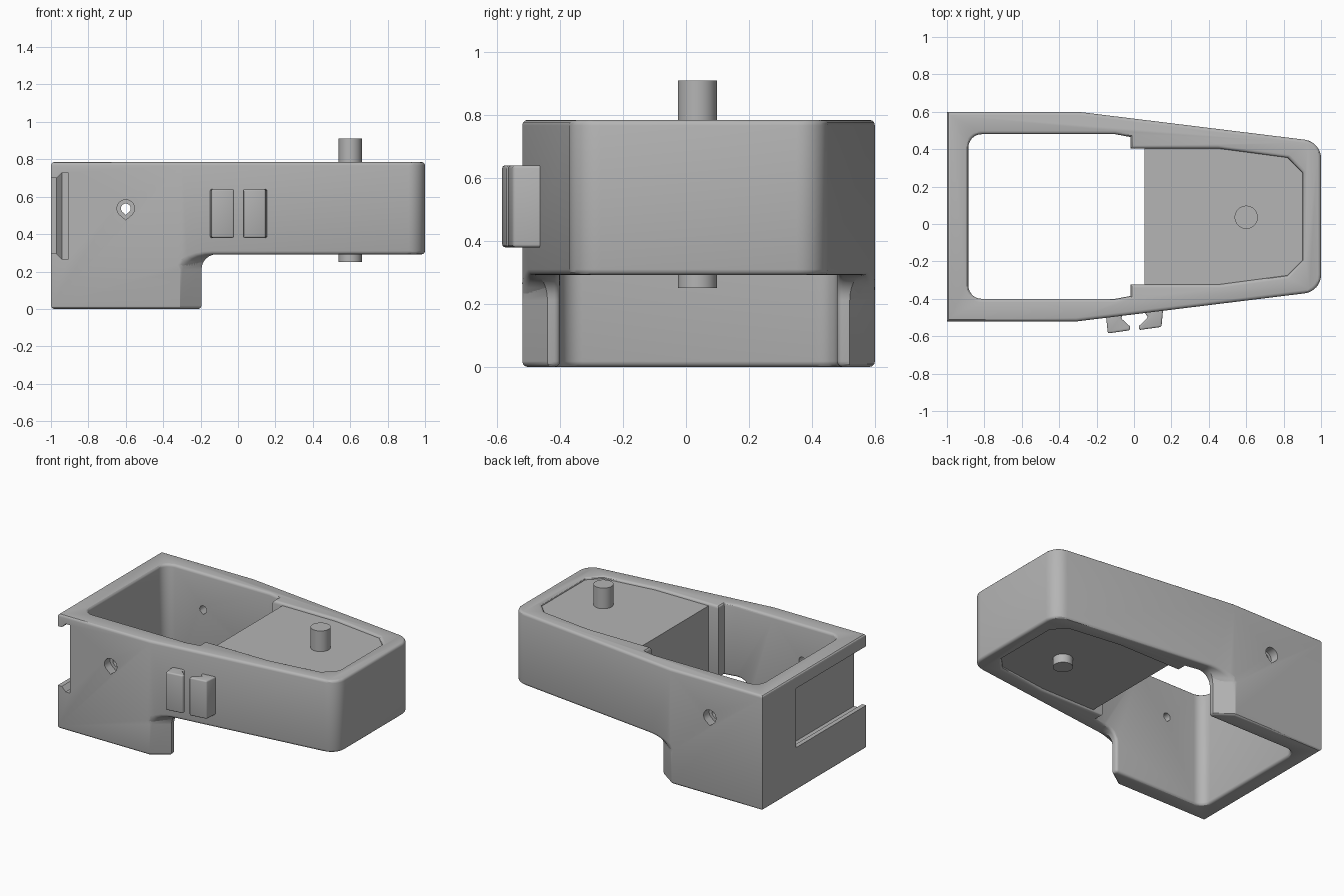
import bpy, bmesh, math
from mathutils import Vector

if "Cube" in bpy.data.objects:
    bpy.data.objects.remove(bpy.data.objects["Cube"])

CY = 0.04                      # symmetry line of the bracket
TOP, ARM = 0.785, 0.292        # top rim, underside of the arm
INNER, OUTER = 0.44, 0.56      # half widths of cavity and body

grey = bpy.data.materials.new("light_grey")
grey.diffuse_color = (0.46, 0.46, 0.46, 1)
grey.use_nodes = True
grey.node_tree.nodes["Principled BSDF"].inputs["Base Color"].default_value = grey.diffuse_color


def loft(name, rings):
    """Closed solid through rings with equal point counts."""
    bm = bmesh.new()
    loops = [[bm.verts.new(p) for p in r] for r in rings]
    n = len(loops[0])
    for a, b in zip(loops, loops[1:]):
        for i in range(n):
            bm.faces.new((a[i], a[(i + 1) % n], b[(i + 1) % n], b[i]))
    bm.faces.new(loops[0])
    bm.faces.new(loops[-1])
    bmesh.ops.recalc_face_normals(bm, faces=bm.faces)
    me = bpy.data.meshes.new(name)
    bm.to_mesh(me)
    bm.free()
    me.materials.append(grey)
    ob = bpy.data.objects.new(name, me)
    bpy.context.collection.objects.link(ob)
    return ob


def prism(name, plan, z0, z1):
    return loft(name, [[(x, y, z) for x, y in plan] for z in (z0, z1)])


def mirrored(half):
    """Full plan from half-plan points (x, distance from symmetry line)."""
    return [(x, CY + h) for x, h in half] + [(x, CY - h) for x, h in reversed(half)]


def rounded(a, b, c, r, n=8):
    """Arc replacing corner b of the path a-b-c."""
    a, b, c = Vector(a), Vector(b), Vector(c)
    u, v = (a - b).normalized(), (c - b).normalized()
    half = u.angle(v) / 2
    centre = b + (u + v).normalized() * r / math.sin(half)
    p, q = b + u * r / math.tan(half) - centre, b + v * r / math.tan(half) - centre
    ang = p.angle(q)
    return [tuple(centre + (p * math.sin(ang * (1 - i / n)) + q * math.sin(ang * i / n))
                  / math.sin(ang)) for i in range(n + 1)]


def apply(ob, kind, **settings):
    mod = ob.modifiers.new(kind, kind)
    for k, v in settings.items():
        setattr(mod, k, v)
    bpy.context.view_layer.objects.active = ob
    bpy.ops.object.modifier_apply(modifier=mod.name)


def cut(ob, tool):
    apply(ob, 'BOOLEAN', operation='DIFFERENCE', solver='EXACT', object=tool)
    bpy.data.objects.remove(tool)


def smooth(ob, angle=30):
    bpy.ops.object.select_all(action='DESELECT')
    ob.select_set(True)
    bpy.context.view_layer.objects.active = ob
    bpy.ops.object.shade_smooth_by_angle(angle=math.radians(angle))


# tapered housing
nose = rounded((-0.3, OUTER), (1, 0.4), (1, 0), 0.1)
housing = prism("housing", mirrored([(-1, OUTER), (-0.3, OUTER)] + nose), 0, TOP)

# space under the arm, with a fillet around the chamfered leg
rings = [(0, -0.1)] + [(0.08 * (1 - math.cos(t)), ARM - 0.08 + 0.08 * math.sin(t))
                       for t in [i * math.pi / 12 for i in range(7)]]
cut(housing, loft("under_arm", [
    [(x, y, z) for x, y in mirrored([(1.2, 0.95), (-0.41 + 0.57 * d, 0.63 + 0.82 * d),
                                     (-0.195 + d, 0.48 + 0.52 * d)])]
    for d, z in rings]))

# open cavity and the pocket for the filler block
pocket = [(0.46, 0.3625), (0.82, 0.315), (0.9, 0.235)]
corner = rounded((-0.885, 0), (-0.885, INNER), (0, INNER), 0.07)
cut(housing, prism("cavity", mirrored(
    corner + [(-0.1, INNER), (-0.02, 0.425), (-0.02, 0.3625)] + pocket), -0.2, 1))

# round the rims and the inner edges of the leg
bm = bmesh.new()
bm.from_mesh(housing.data)
bmesh.ops.remove_doubles(bm, verts=bm.verts, dist=0.0005)
weight = bm.edges.layers.float.new("bevel_weight_edge")
for e in bm.edges:
    if len(e.link_faces) != 2 or e.calc_face_angle(0) < math.radians(30):
        continue
    p, q = (v.co for v in e.verts)
    if (p - q).xy.length < 0.001:
        e[weight] = float(abs(p.x + 0.195) < 0.01 and abs(abs(p.y - CY) - INNER) < 0.01)
    elif min(abs(f.normal.z) for f in e.link_faces) < 0.01:
        e[weight] = 1.0
bm.to_mesh(housing.data)
bm.free()
apply(housing, 'BEVEL', limit_method='WEIGHT', width=0.018, segments=3, use_clamp_overlap=False)

# dovetail slot in the rear wall
cut(housing, loft("slot", [
    [(x, -0.8, 0.295 - d), (x, 0.24 + d, 0.295 - d), (x, 0.24 + d, 0.7 + d), (x, -0.8, 0.7 + d)]
    for x, d in ((-1.1, 0), (-0.97, 0), (-0.94, 0.03), (-0.908, 0.03))]))


def teardrop(r, y0, y1):
    arc = [math.radians(-45 + 270 * i / 20) for i in range(21)]
    pts = [(r * math.cos(t), r * math.sin(t)) for t in arc] + [(0, -r * 1.3)]
    return loft("hole", [[(-0.6 + x, y, 0.537 + z) for x, z in pts] for y in (y0, y1)])


# screw holes with counterbores through both side walls
cut(housing, teardrop(0.026, -1, 1))
for s in (-1, 1):
    cut(housing, teardrop(0.047, CY + s * 0.5, CY + s * 0.8))
smooth(housing)

# filler block in the arm and the pin through it
prism("filler_block", mirrored([(0.055, 0.3625)] + pocket), ARM + 0.016, TOP - 0.016)
pin = prism("pin", [(0.6 + 0.062 * math.cos(i * math.pi / 24), 0.036 + 0.062 * math.sin(i * math.pi / 24))
                    for i in range(48)], 0.25, 0.91)
smooth(pin)

# pair of hooked clips on the front wall
hooks = {
    "left_clip": [(-0.152, -0.47), (-0.14, -0.585), (-0.021, -0.568), (-0.021, -0.548),
                  (-0.07, -0.503), (-0.052, -0.478), (-0.05, -0.45)],
    "right_clip": [(0.05, -0.44), (0.05, -0.468), (0.076, -0.497), (0.027, -0.545),
                   (0.027, -0.567), (0.147, -0.55), (0.158, -0.43)],
}
for name, plan in hooks.items():
    clip = prism(name, plan, 0.38, 0.64)
    apply(clip, 'BEVEL', limit_method='ANGLE', angle_limit=math.radians(60), width=0.009, segments=3)
    smooth(clip)
